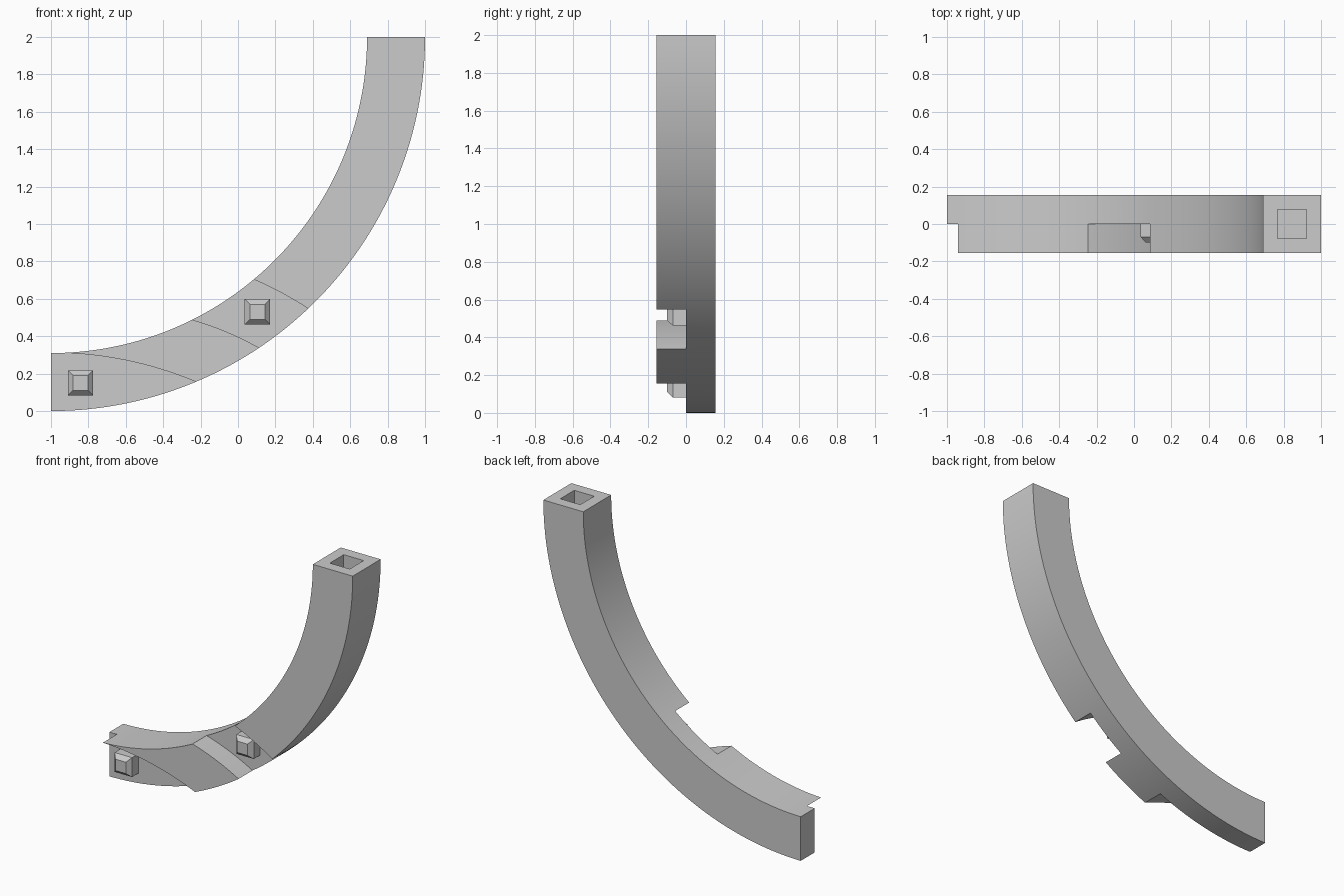
import bpy, bmesh, math
from mathutils import Matrix

cube = bpy.data.objects.get("Cube")
if cube:
    bpy.data.objects.remove(cube, do_unlink=True)

grey = bpy.data.materials.new("plain_grey")
grey.use_nodes = True
colour = (0.6, 0.6, 0.6, 1)
grey.diffuse_color = colour
grey.node_tree.nodes["Principled BSDF"].inputs["Base Color"].default_value = colour

INNER, OUTER, HALF = 1.69, 2.0, 0.155


def add_object(name, bm):
    bmesh.ops.recalc_face_normals(bm, faces=bm.faces)
    mesh = bpy.data.meshes.new(name)
    bm.to_mesh(mesh)
    bm.free()
    mesh.materials.append(grey)
    obj = bpy.data.objects.new(name, mesh)
    bpy.context.collection.objects.link(obj)
    return obj


def arc_bar(name, centre, r_in, r_out, start, end, y0, y1, steps=72):
    """Square-section bar swept along an arc in the xz plane."""
    bm = bmesh.new()
    rings = []
    for i in range(steps + 1):
        a = math.radians(start + (end - start) * i / steps)
        rings.append([bm.verts.new((centre[0] + r * math.cos(a), y,
                                    centre[1] + r * math.sin(a)))
                      for r, y in ((r_in, y0), (r_out, y0), (r_out, y1), (r_in, y1))])
    for p, q in zip(rings, rings[1:]):
        for k in range(4):
            bm.faces.new((p[k], p[k - 1], q[k - 1], q[k]))
    bm.faces.new(rings[0])
    bm.faces.new(rings[-1])
    return add_object(name, bm)


def box(name, centre, size):
    bm = bmesh.new()
    bmesh.ops.create_cube(bm, size=1, matrix=Matrix.Translation(centre)
                          @ Matrix.Diagonal((*size, 1)))
    return add_object(name, bm)


def peg(name, x, z, half=0.068, tip=0.04):
    """Square peg with a tapered tip, pointing forward from the lap face."""
    bm = bmesh.new()
    loops = [[bm.verts.new((x + sx * h, y, z + sz * h))
              for sx, sz in ((-1, -1), (1, -1), (1, 1), (-1, 1))]
             for h, y in ((half, 0.01), (half, -0.07), (tip, -0.1))]
    for p, q in zip(loops, loops[1:]):
        for k in range(4):
            bm.faces.new((p[k], p[k - 1], q[k - 1], q[k]))
    bm.faces.new(loops[0])
    bm.faces.new(loops[-1])
    return add_object(name, bm)


# Quarter-ring beam
beam = arc_bar("curved_beam", (-1, 2), INNER, OUTER, -90, 0, -HALF, HALF)

# Half-lap notches for crossing beams, and the socket in the upper end
cutters = [
    arc_bar("end_lap_cutter", (-1, -1.688), 1.4, OUTER, 45, 110, -0.3, 0),
    arc_bar("middle_lap_cutter", (-0.715, -1.135), INNER, 2.005, 40, 85, -0.3, 0),
    box("socket_cutter", (0.845, 0, 2), (0.155, 0.155, 0.3)),
]
bpy.context.view_layer.objects.active = beam
for cutter in cutters:
    cutter.hide_render = True
    mod = beam.modifiers.new(cutter.name, "BOOLEAN")
    mod.operation = "DIFFERENCE"
    mod.solver = "EXACT"
    mod.object = cutter
    bpy.ops.object.modifier_apply(modifier=mod.name)
    bpy.data.objects.remove(cutter, do_unlink=True)

# Smooth curve with sharp edges
bpy.ops.object.select_all(action="DESELECT")
beam.select_set(True)
bpy.ops.object.shade_smooth_by_angle(angle=math.radians(30))

# Locating pegs
peg("end_peg", -0.842, 0.15)
peg("middle_peg", 0.104, 0.53)
